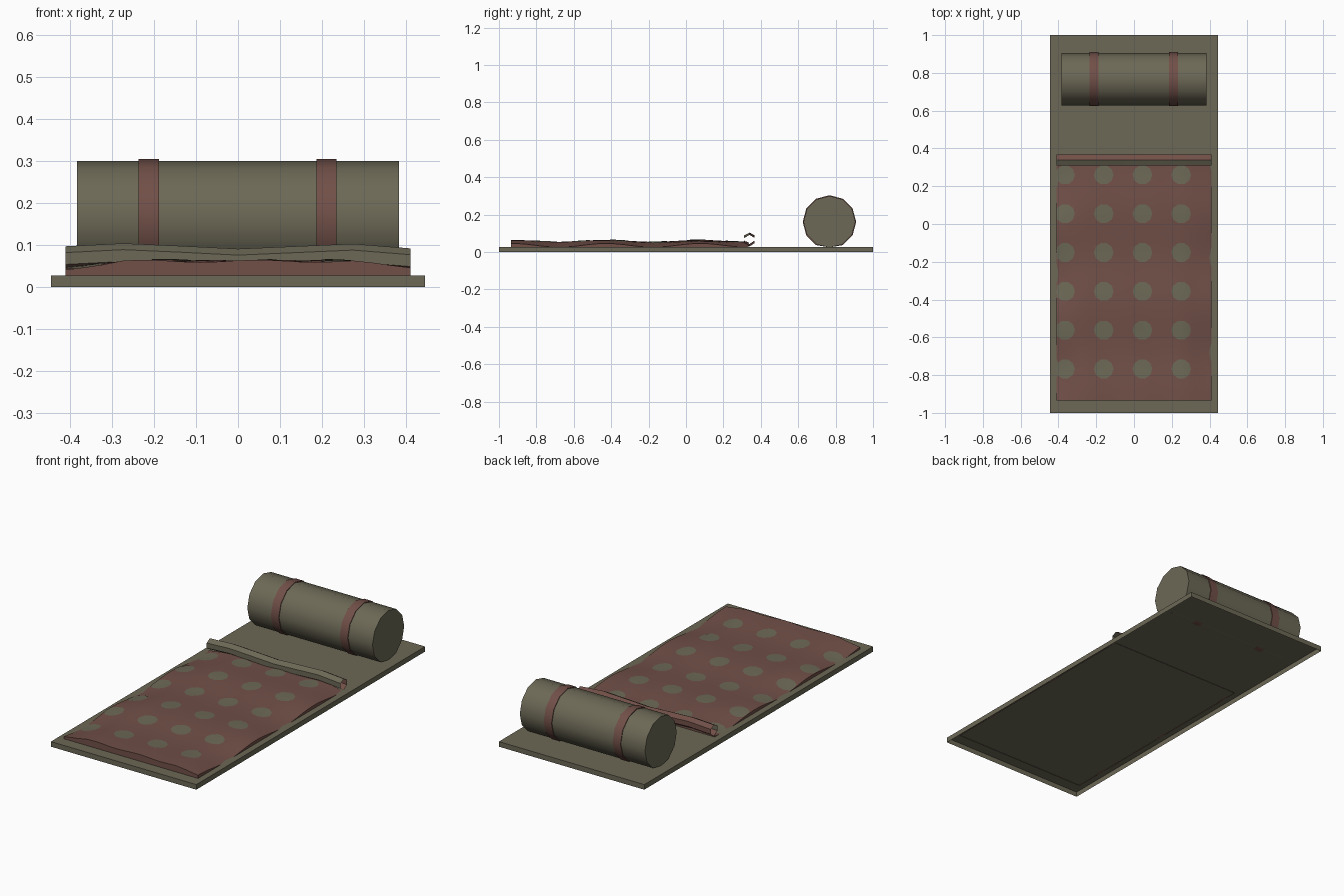
import bpy, bmesh, math

if "Cube" in bpy.data.objects:
    bpy.data.objects.remove(bpy.data.objects["Cube"])


def material(name, rgb):
    m = bpy.data.materials.new(name)
    m.diffuse_color = (*rgb, 1)
    m.use_nodes = True
    m.node_tree.nodes["Principled BSDF"].inputs["Base Color"].default_value = m.diffuse_color
    return m


OLIVE = material("olive canvas", (0.150, 0.140, 0.093))
RED = material("dusty red cloth", (0.165, 0.079, 0.064))


def finish(name, bm, mats, smooth=None):
    bmesh.ops.recalc_face_normals(bm, faces=bm.faces)
    me = bpy.data.meshes.new(name)
    bm.to_mesh(me)
    bm.free()
    ob = bpy.data.objects.new(name, me)
    bpy.context.collection.objects.link(ob)
    for m in mats:
        me.materials.append(m)
    if smooth:
        bpy.ops.object.select_all(action='DESELECT')
        ob.select_set(True)
        bpy.context.view_layer.objects.active = ob
        bpy.ops.object.shade_smooth_by_angle(angle=math.radians(smooth))
    return ob


MAT_TOP = 0.028

# ground mat: shallow tray-shaped shell, open underneath
bm = bmesh.new()
bmesh.ops.create_cube(bm, size=1)
for v in bm.verts:
    v.co = (v.co.x * 0.89, v.co.y * 2, (v.co.z + 0.5) * MAT_TOP)
bm.faces.ensure_lookup_table()
bmesh.ops.delete(bm, geom=[f for f in bm.faces if f.calc_center_median().z < 0.001],
                 context='FACES_ONLY')
finish("ground_mat", bm, [OLIVE])


# bedroll and straps: twelve-sided cylinders along x, resting in the mat
def roll(name, x0, x1, r, mat):
    bm = bmesh.new()
    rings = []
    for x in (x0, x1):
        rings.append([bm.verts.new((x, 0.767 + r * math.sin(k * math.pi / 6),
                                    max(0.025, 0.161 + r * math.cos(k * math.pi / 6))))
                      for k in range(12)])
    a, b = rings
    for k in range(12):
        j = (k + 1) % 12
        bm.faces.new((a[k], a[j], b[j], b[k]))
    bm.faces.new(a)
    bm.faces.new(b)
    finish(name, bm, [mat], 40)


roll("bedroll", -0.383, 0.383, 0.139, OLIVE)
roll("strap_left", -0.236, -0.188, 0.143, RED)
roll("strap_right", 0.186, 0.234, 0.143, RED)

# blanket: rippled sheet whose sides sink toward the mat
X, Y0, Y1 = 0.41, -0.935, 0.335


def height(x, y):
    mid = 0.057 + 0.005 * math.cos((y + 0.93) * 12.5) + 0.003 * math.cos(x * 23 + y * 5 + 3.6)
    shift = 0 if x > 0 else 1.1
    side = 0.036 + 0.010 * math.cos((y + 0.93) * 12.5 + shift)
    t = min(1, (X - abs(x)) / 0.14)
    return side + (mid - side) * t


bm = bmesh.new()
NX, NY = 18, 30
grid = [[bm.verts.new((x, y, height(x, y)))
         for x in [-X + 2 * X * i / NX for i in range(NX + 1)]]
        for y in [Y0 + (Y1 - Y0) * j / NY for j in range(NY + 1)]]
for j in range(NY):
    for i in range(NX):
        bm.faces.new((grid[j][i], grid[j][i + 1], grid[j + 1][i + 1], grid[j + 1][i]))
# skirt around the blanket edge
rim = [e for e in bm.edges if e.is_boundary]
ext = bmesh.ops.extrude_edge_only(bm, edges=rim)
for v in ext["geom"]:
    if isinstance(v, bmesh.types.BMVert):
        v.co.z = 0.026
finish("blanket", bm, [RED], 30)

# polka dots laid on the blanket surface
bm = bmesh.new()
for cx in (-0.365, -0.160, 0.045, 0.250):
    for row in range(6):
        cy = 0.26 - 0.2055 * row
        prev = None
        centre = bm.verts.new((cx, cy, height(cx, cy) + 0.002))
        for r in (0.026, 0.052):
            ring = []
            for k in range(10):
                a = k * math.pi / 5
                x = max(-X, cx + r * math.cos(a))
                y = cy + r * math.sin(a)
                ring.append(bm.verts.new((x, y, height(x, y) + 0.002)))
            for k in range(10):
                j = (k + 1) % 10
                if prev:
                    bm.faces.new((prev[k], ring[k], ring[j], prev[j]))
                else:
                    bm.faces.new((centre, ring[k], ring[j]))
            prev = ring
dots = finish("blanket_dots", bm, [OLIVE], 30)
for p in dots.data.polygons:
    if p.normal.z < 0:
        p.flip()

# turned-back hem: open six-sided tube, olive in front and red behind
bm = bmesh.new()
section = [(0.340, 0.098), (0.367, 0.083), (0.367, 0.055),
           (0.340, 0.037), (0.311, 0.055), (0.311, 0.083)]
wave = [-0.001, 0.006, 0.000, -0.007, -0.001, 0.005, -0.006]
rings = [[bm.verts.new((-X + 2 * X * i / 6, y, z + w)) for y, z in section]
         for i, w in enumerate(wave)]
for a, b in zip(rings, rings[1:]):
    for k in range(6):
        j = (k + 1) % 6
        f = bm.faces.new((a[k], a[j], b[j], b[k]))
        f.material_index = 0 if k in (4, 5) else 1
finish("blanket_hem", bm, [OLIVE, RED], 30)
